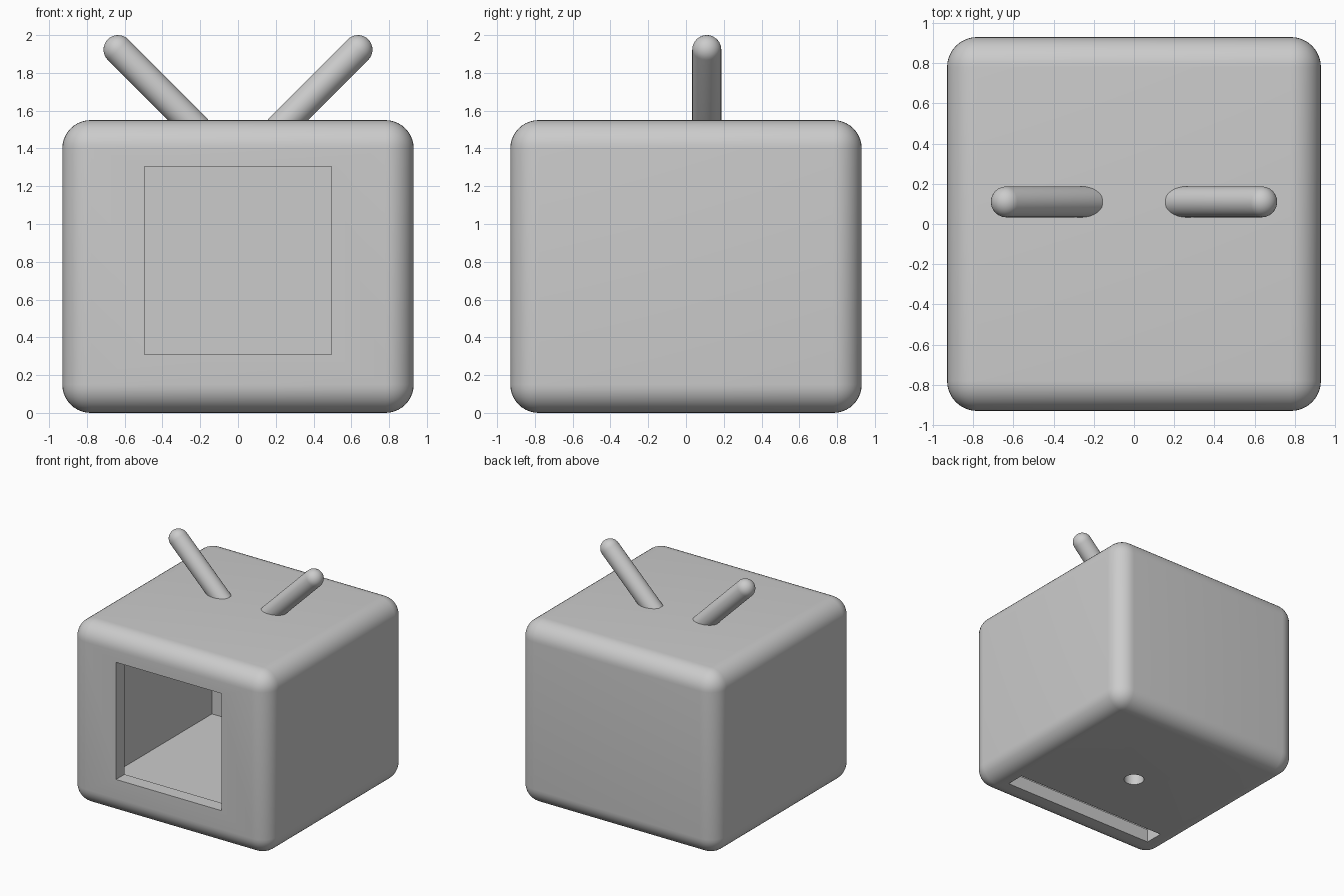
import bpy, bmesh, math
from mathutils import Matrix, Vector

old = bpy.data.objects.get("Cube")
if old:
    bpy.data.objects.remove(old, do_unlink=True)

HALF, HEIGHT, FILLET, WALL = 0.93, 1.55, 0.15, 0.115

grey = bpy.data.materials.new("plain_grey")
grey.use_nodes = True
grey.diffuse_color = (0.6, 0.6, 0.6, 1)
grey.node_tree.nodes["Principled BSDF"].inputs["Base Color"].default_value = (0.6, 0.6, 0.6, 1)


def finish(name, bm):
    bmesh.ops.recalc_face_normals(bm, faces=bm.faces)
    mesh = bpy.data.meshes.new(name)
    bm.to_mesh(mesh)
    bm.free()
    mesh.materials.append(grey)
    obj = bpy.data.objects.new(name, mesh)
    bpy.context.collection.objects.link(obj)
    return obj


def activate(obj):
    bpy.ops.object.select_all(action='DESELECT')
    obj.select_set(True)
    bpy.context.view_layer.objects.active = obj


def smooth(obj):
    activate(obj)
    bpy.ops.object.shade_smooth_by_angle(angle=math.radians(30))


def box(name, low, high, radius=0):
    low, high = Vector(low), Vector(high)
    bm = bmesh.new()
    bmesh.ops.create_cube(bm, size=1)
    bmesh.ops.scale(bm, vec=high - low, verts=bm.verts)
    bmesh.ops.translate(bm, vec=(low + high) / 2, verts=bm.verts)
    if radius:
        bmesh.ops.bevel(bm, geom=bm.edges[:], offset=radius, segments=10,
                        profile=0.5, affect='EDGES')
    return finish(name, bm)


def cylinder(name, radius, depth, centre):
    bm = bmesh.new()
    bmesh.ops.create_cone(bm, cap_ends=True, segments=32, radius1=radius,
                          radius2=radius, depth=depth,
                          matrix=Matrix.Translation(centre))
    return finish(name, bm)


def cut(target, cutter):
    cutter.hide_render = True
    mod = target.modifiers.new("cut", 'BOOLEAN')
    mod.operation = 'DIFFERENCE'
    mod.solver = 'EXACT'
    mod.object = cutter
    activate(target)
    bpy.ops.object.modifier_apply(modifier=mod.name)
    bpy.data.objects.remove(cutter, do_unlink=True)


# Hollow rounded case with a square front window
case = box("case", (-HALF, -HALF, 0), (HALF, HALF, HEIGHT), FILLET)
inner = HALF - WALL
cut(case, box("cavity_cutter", (-inner, -inner, WALL), (inner, inner, HEIGHT - WALL)))
cut(case, box("window_cutter", (-0.495, -1.1, 0.31), (0.495, -0.6, 1.305)))

# Slot and finger hole through the floor
cut(case, box("slot_cutter", (-0.73, -0.70, -0.1), (0.73, -0.54, 0.3)))
cut(case, cylinder("hole_cutter", 0.08, 0.6, (0, 0, 0)))
smooth(case)

# Thin floor panel inside, pierced by the same hole
panel = box("floor_panel", (-0.62, -0.54, WALL - 0.02), (0.62, 0.72, WALL + 0.004))
cut(panel, cylinder("panel_hole_cutter", 0.08, 0.6, (0, 0, 0)))

# Two round-ended antennas leaning outward at 45 degrees
for side, label in ((1, "left"), (-1, "right")):
    radius, length = 0.077, 0.6
    bm = bmesh.new()
    bmesh.ops.create_uvsphere(bm, u_segments=32, v_segments=16, radius=radius)
    lower = [v for v in bm.verts if v.co.z < -0.001]
    bmesh.ops.delete(bm, geom=lower, context='VERTS')
    rim = [e for e in bm.edges if e.is_boundary]
    shaft = bmesh.ops.extrude_edge_only(bm, edges=rim)["geom"]
    bmesh.ops.translate(bm, vec=(0, 0, -length),
                        verts=[g for g in shaft if isinstance(g, bmesh.types.BMVert)])
    bmesh.ops.holes_fill(bm, edges=[e for e in bm.edges if e.is_boundary])
    antenna = finish(label + "_antenna", bm)
    antenna.location = (side * 0.635, 0.11, 1.923)
    antenna.rotation_euler.y = side * math.radians(45)
    smooth(antenna)
